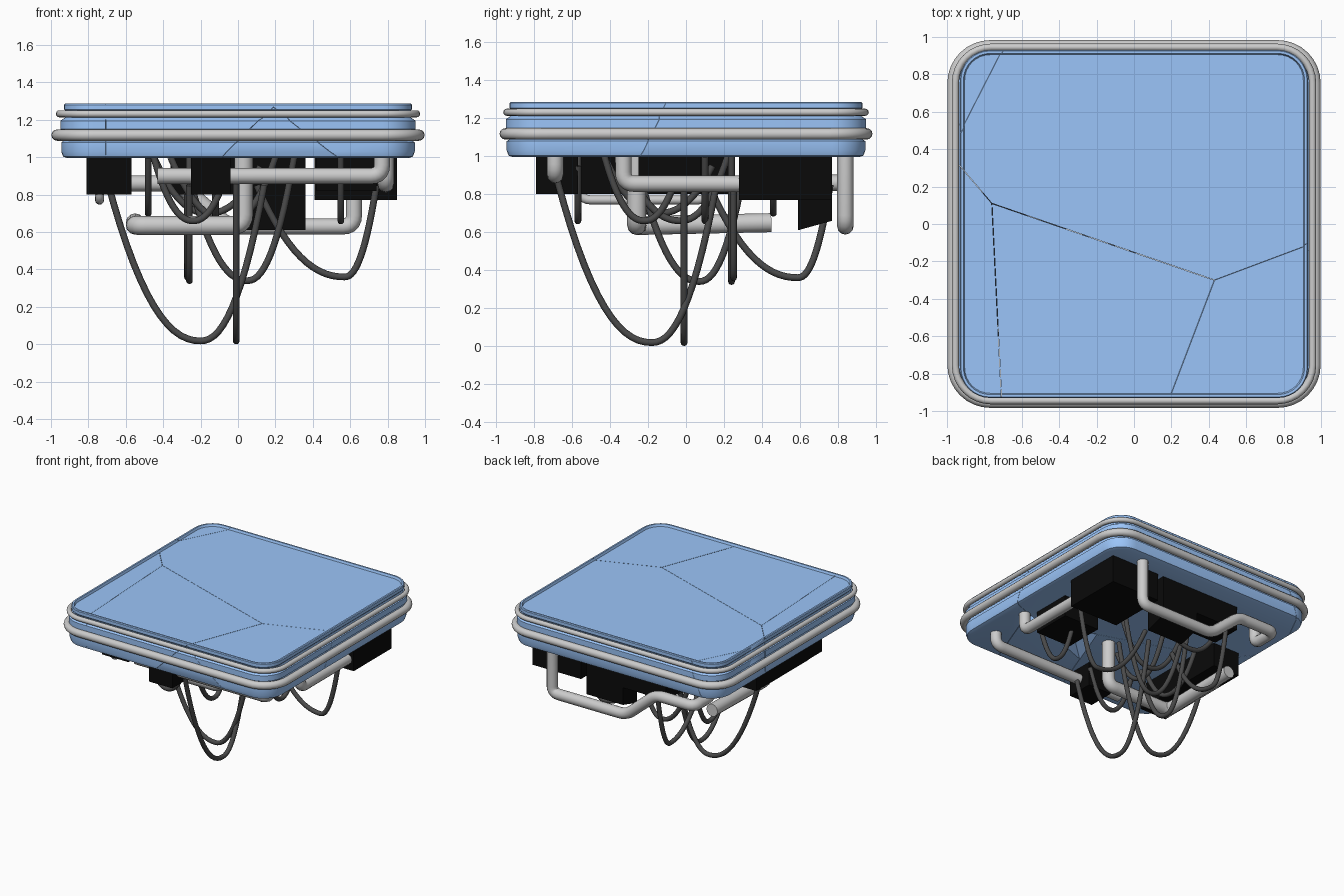
import bpy, bmesh, math
from mathutils import Vector

if "Cube" in bpy.data.objects:
    bpy.data.objects.remove(bpy.data.objects["Cube"])


def material(name, rgb):
    m = bpy.data.materials.new(name)
    m.diffuse_color = (*rgb, 1)
    m.use_nodes = True
    m.node_tree.nodes["Principled BSDF"].inputs["Base Color"].default_value = m.diffuse_color
    return m


BLUE = material("blue_panel", (0.33, 0.56, 0.95))
BLACK = material("black_box", (0.003, 0.003, 0.003))
DARK = material("dark_cable", (0.07, 0.07, 0.07))


def finish(name, bm, mat, angle=35):
    me = bpy.data.meshes.new(name)
    bm.to_mesh(me)
    bm.free()
    ob = bpy.data.objects.new(name, me)
    bpy.context.collection.objects.link(ob)
    if mat:
        me.materials.append(mat)
    bpy.ops.object.select_all(action='DESELECT')
    ob.select_set(True)
    bpy.context.view_layer.objects.active = ob
    bpy.ops.object.shade_smooth_by_angle(angle=math.radians(angle))
    return ob


def rounded_rect(hx, hy, r, z, n=8):
    pts = []
    for k, (sx, sy) in enumerate([(1, 1), (-1, 1), (-1, -1), (1, -1)]):
        for i in range(n + 1):
            a = math.pi / 2 * (k + i / n)
            pts.append(Vector((sx * (hx - r) + r * math.cos(a), sy * (hy - r) + r * math.sin(a), z)))
    return pts


def tube(name, pts, radius, mat=None, closed=False):
    cu = bpy.data.curves.new(name, 'CURVE')
    cu.dimensions = '3D'
    cu.bevel_depth = radius
    cu.bevel_resolution = 4
    cu.use_fill_caps = True
    sp = cu.splines.new('POLY')
    sp.points.add(len(pts) - 1)
    for p, co in zip(sp.points, pts):
        p.co = (*co, 1)
    sp.use_cyclic_u = closed
    sp.use_smooth = True
    ob = bpy.data.objects.new(name, cu)
    bpy.context.collection.objects.link(ob)
    if mat:
        cu.materials.append(mat)
    return ob


def elbowed(points, bend=0.06):
    ps = [Vector(p) for p in points]
    out = [ps[0]]
    for a, b, c in zip(ps, ps[1:], ps[2:]):
        s, e = b + (a - b).normalized() * bend, b + (c - b).normalized() * bend
        for i in range(6):
            t = i / 5
            out.append(s * (1 - t) ** 2 + b * 2 * t * (1 - t) + e * t * t)
    return out + [ps[-1]]


# slab profile: half-width and height, with two grooves and a recessed top
PROFILE = [(0.91, 0.995), (0.935, 1.003), (0.945, 1.03), (0.945, 1.08), (0.93, 1.09),
           (0.925, 1.14), (0.95, 1.15), (0.95, 1.195), (0.935, 1.205), (0.92, 1.215),
           (0.92, 1.245), (0.93, 1.255), (0.93, 1.28), (0.925, 1.286), (0.912, 1.286), (0.905, 1.268)]


def slab():
    bm = bmesh.new()
    loops = [[bm.verts.new(p) for p in rounded_rect(h, h, h - 0.77, z)] for h, z in PROFILE]
    for lo, hi in zip(loops, loops[1:]):
        for i in range(len(lo)):
            j = (i + 1) % len(lo)
            bm.faces.new((lo[i], lo[j], hi[j], hi[i]))
    bm.faces.new(loops[0][::-1])
    bm.faces.new(loops[-1])
    return bm


def keep_side(bm, plane, keep, gap=0.001):
    a, b, c = (Vector(p) for p in plane)
    n = (b - a).cross(c - a).normalized()
    if (Vector(keep) - a).dot(n) > 0:
        n = -n
    res = bmesh.ops.bisect_plane(bm, geom=bm.verts[:] + bm.edges[:] + bm.faces[:], dist=1e-5,
                                 plane_co=a - n * gap, plane_no=n, clear_outer=True)
    edges = [e for e in res['geom_cut'] if isinstance(e, bmesh.types.BMEdge)]
    bmesh.ops.holes_fill(bm, edges=edges, sides=0)


# crack planes and the broken slab pieces
T = 1.268
HUB, HUB2 = (0.43, -0.30, T), (-0.76, 0.11, T)
BACK_LEFT = [HUB2, HUB, (-0.76, 0.11, 1.0)]
BACK_RIGHT = [HUB, (0.91, -0.12, T), (0.94, -0.24, 1.0)]
FRONT_A = [HUB, (0.19, -0.93, T), (-0.09, -0.945, 1.0)]
FRONT_B = [HUB, (0.19, -0.93, T), (0.53, -0.945, 1.0)]
CORNER = [(-0.94, 0.47, T), (-0.71, 0.92, T), (-0.80, 0.945, 1.0)]
LEFT = [HUB2, (-0.93, 0.31, T), (-0.76, 0.11, 1.0)]
SIDE = [HUB2, (-0.71, -0.90, T), (-0.76, 0.11, 1.0)]
PIECES = {
    "slab_back": ((0, 0.5, 1.1), [BACK_LEFT, BACK_RIGHT, CORNER, LEFT]),
    "slab_front_left": ((-0.5, -0.7, 1.1), [BACK_LEFT, FRONT_A, SIDE]),
    "slab_left": ((-0.9, -0.2, 1.1), [LEFT, SIDE]),
    "slab_front_right": ((0.85, -0.7, 1.2), [BACK_RIGHT, FRONT_B]),
    "slab_front_wedge": ((0.25, -0.9, 1.0), [BACK_LEFT, BACK_RIGHT, FRONT_A, FRONT_B]),
    "slab_corner": ((-0.94, 0.9, 1.1), [CORNER]),
}
for name, (keep, planes) in PIECES.items():
    bm = slab()
    for p in planes:
        keep_side(bm, p, keep)
    finish(name, bm, BLUE)

# tubes around the rim
tube("lower_ring", rounded_rect(0.968, 0.953, 0.2, 1.118), 0.03, closed=True)
tube("upper_ring", rounded_rect(0.955, 0.945, 0.19, 1.232), 0.019, closed=True)

# equipment boxes under the slab: x range, y range, bottom z at low-y and high-y ends
BOXES = [(-0.81, -0.57, -0.60, 0.25, 0.80, 0.80), (-0.25, -0.04, -0.79, -0.57, 0.80, 0.80),
         (0.42, 0.74, -0.25, 0.08, 0.82, 0.82), (0.41, 0.85, 0.28, 0.77, 0.77, 0.77),
         (0.03, 0.36, 0.59, 0.77, 0.61, 0.66), (-0.36, 0.04, 0.52, 0.77, 0.80, 0.80)]
for i, (x0, x1, y0, y1, za, zb) in enumerate(BOXES):
    bm = bmesh.new()
    bmesh.ops.create_cube(bm, size=1)
    for v in bm.verts:
        z = 1.005 if v.co.z > 0 else (zb if v.co.y > 0 else za)
        v.co = (x1 if v.co.x > 0 else x0, y1 if v.co.y > 0 else y0, z)
    finish(f"equipment_box_{i + 1}", bm, BLACK)

# rigid pipes
PIPES = {
    "front_pipe": (0.043, [(0.77, -0.69, 1.01), (0.77, -0.69, 0.90), (-0.43, -0.69, 0.90)]),
    "right_pipe": (0.043, [(0.79, -0.33, 1.01), (0.79, -0.33, 0.855), (0.79, 0.32, 0.855)]),
    "back_pipe": (0.043, [(0.62, 0.84, 1.01), (0.62, 0.84, 0.63), (-0.05, 0.84, 0.63),
                          (-0.32, 0.84, 0.86), (-0.66, 0.84, 0.86), (-0.66, 0.62, 0.86), (-0.66, 0.62, 1.01)]),
    "centre_pipe": (0.05, [(0.03, -0.26, 1.01), (0.03, -0.26, 0.635), (-0.55, -0.26, 0.635),
                           (-0.55, 0.45, 0.65)]),
    "thin_pipe": (0.024, [(-0.74, -0.56, 1.01), (-0.74, -0.56, 0.77), (-0.74, 0.12, 0.77), (-0.74, 0.12, 0.9)]),
}
for name, (r, pts) in PIPES.items():
    tube(name, elbowed(pts), r)

# hanging cables, each repeated a quarter turn round: start x/z, low x/z, end x/z, y
CABLES = [(-0.70, 0.88, -0.20, 0.018, 0.14, 0.85, -0.01), (-0.25, 0.85, 0.05, 0.34, 0.30, 1.0, 0.24),
          (0.10, 0.85, 0.57, 0.36, 0.74, 0.85, 0.25), (-0.45, 1.0, -0.24, 0.66, -0.05, 0.95, -0.57),
          (-0.45, 1.0, -0.16, 0.70, 0.12, 0.95, 0.46), (-0.36, 1.0, -0.05, 0.66, 0.20, 1.0, 0.10)]
for i, (xa, za, xm, zm, xb, zb, y) in enumerate(CABLES):
    pts = []
    for k in range(-14, 15):
        t = k / 14
        x = xm + abs(t) * ((xb if t > 0 else xa) - xm)
        pts.append(Vector((x, y, zm + abs(t) ** 2.2 * ((zb if t > 0 else za) - zm))))
    tube(f"cable_{i + 1}", pts, 0.018, DARK)
    tube(f"cable_turned_{i + 1}", [Vector((-p.y - 0.02, p.x + 0.02, p.z)) for p in pts], 0.018, DARK)
